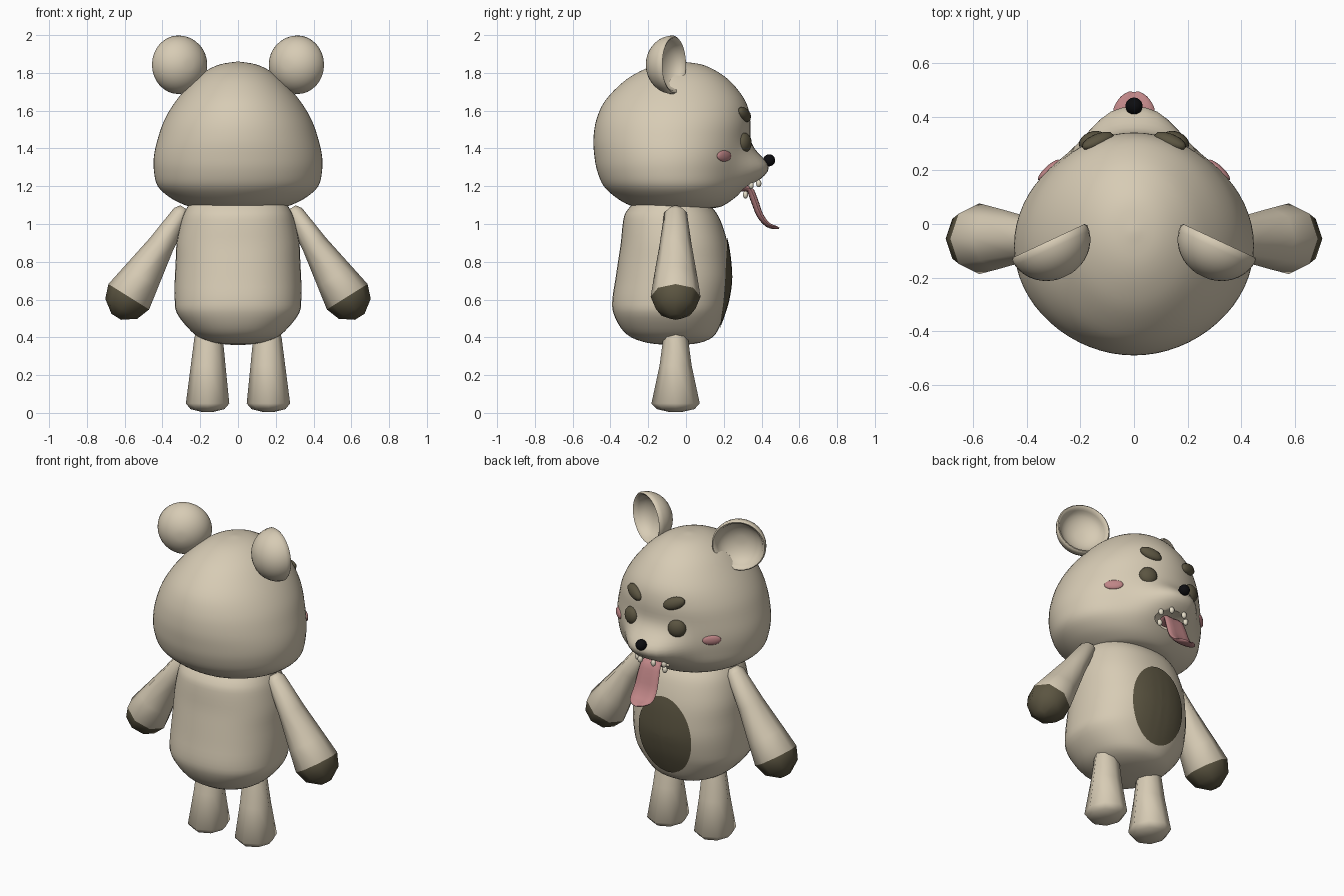
import bpy, bmesh, math
from mathutils import Vector, Matrix
from mathutils.bvhtree import BVHTree

if "Cube" in bpy.data.objects:
    bpy.data.objects.remove(bpy.data.objects["Cube"])

def mat(name, col):
    m = bpy.data.materials.new(name)
    m.diffuse_color = (*col, 1)
    m.use_nodes = True
    m.node_tree.nodes["Principled BSDF"].inputs["Base Color"].default_value = m.diffuse_color
    return m

FUR = mat("cream fur", (0.68, 0.60, 0.46))
DARK = mat("dark olive", (0.105, 0.09, 0.053))
PINK = mat("pink", (0.52, 0.235, 0.24))
BLACK = mat("black", (0.004, 0.004, 0.005))
TOOTH = mat("tooth ivory", (0.78, 0.72, 0.58))

def finish(name, bm, *mats, angle=60, recalc=True):
    if recalc:
        bmesh.ops.recalc_face_normals(bm, faces=bm.faces)
    me = bpy.data.meshes.new(name)
    bm.to_mesh(me)
    bm.free()
    for m in mats:
        me.materials.append(m)
    ob = bpy.data.objects.new(name, me)
    bpy.context.collection.objects.link(ob)
    bpy.ops.object.select_all(action='DESELECT')
    ob.select_set(True)
    bpy.context.view_layer.objects.active = ob
    bpy.ops.object.shade_smooth_by_angle(angle=math.radians(angle))
    return ob

def smooth_rows(rows, steps):
    """Catmull-Rom resampling of a short list of tuples."""
    out = []
    for i in range(len(rows) - 1):
        p = [rows[max(i - 1, 0)], rows[i], rows[i + 1], rows[min(i + 2, len(rows) - 1)]]
        for s in range(steps):
            t = s / steps
            out.append(tuple(0.5 * (2*b + (c - a)*t + (2*a - 5*b + 4*c - d)*t*t + (3*b - a - 3*c + d)*t**3)
                             for a, b, c, d in zip(*p)))
    return out + [rows[-1]]

def skin(rings):
    """Closed surface through equal-length rings of points."""
    bm = bmesh.new()
    rv = [[bm.verts.new(p) for p in r] for r in rings]
    n = len(rings[0])
    for a, b in zip(rv, rv[1:]):
        for i in range(n):
            j = (i + 1) % n
            bm.faces.new((a[i], a[j], b[j], b[i]))
    bm.faces.new(rv[0])
    bm.faces.new(rv[-1])
    return bm

def loft(rows, n, power, bump=None):
    """Rows are (z, half width, back y, front y)."""
    rings = []
    for z, w, y0, y1 in rows:
        ring = []
        for i in range(n):
            a = 2 * math.pi * i / n
            c, s = math.cos(a), math.sin(a)
            x = w * math.copysign(abs(c) ** (2 / power), c)
            y = (y0 + y1) / 2 + (y1 - y0) / 2 * math.copysign(abs(s) ** (2 / power), s)
            if bump and y > 0:
                y += bump(x, z) * min(1, y / 0.15)
            ring.append((x, y, z))
        rings.append(ring)
    return skin(rings)

def ellipsoid(name, loc, size, m, rot=(0, 0, 0), seg=20):
    bm = bmesh.new()
    bmesh.ops.create_uvsphere(bm, u_segments=seg, v_segments=seg // 2 + 2, radius=1)
    ob = finish(name, bm, m)
    ob.location, ob.scale, ob.rotation_euler = loc, size, rot
    return ob

# Head with blended muzzle
head_rows = [(1.08, .10, -.12, .06), (1.085, .22, -.23, .15), (1.10, .28, -.30, .20), (1.14, .36, -.37, .25),
             (1.20, .425, -.435, .29), (1.28, .445, -.47, .31), (1.36, .445, -.485, .325),
             (1.45, .425, -.49, .335), (1.55, .39, -.475, .34), (1.65, .33, -.43, .315),
             (1.75, .245, -.335, .24), (1.81, .17, -.24, .16), (1.845, .095, -.145, .08), (1.859, .01, -.04, -.02)]
def muzzle(x, z):
    return 0.125 * math.exp(-abs(x / 0.19) ** 3 - ((z - 1.29) / 0.095) ** 2)
head_bm = loft(smooth_rows(head_rows, 4), 64, 2.0, muzzle)
head_tree = BVHTree.FromBMesh(head_bm)
head = finish("head", head_bm, FUR)

# Open mouth carved under the muzzle
cutter = ellipsoid("mouth_cutter", (0, .36, 1.185), (.115, .12, .042), FUR, seg=32)
cutter.hide_render = True
mod = head.modifiers.new("mouth", 'BOOLEAN')
mod.operation, mod.object, mod.solver = 'DIFFERENCE', cutter, 'EXACT'
bpy.context.view_layer.objects.active = head
bpy.ops.object.modifier_apply(modifier="mouth")
bpy.data.objects.remove(cutter)
bpy.ops.object.select_all(action='DESELECT')
head.select_set(True)
bpy.ops.object.shade_smooth_by_angle(angle=math.radians(50))

# Body
body_rows = [(.36, .03, -.10, -.02), (.37, .12, -.20, .07), (.40, .205, -.29, .14), (.45, .265, -.345, .175),
             (.53, .325, -.385, .205), (.60, .335, -.39, .225), (.70, .335, -.375, .24), (.80, .33, -.36, .235),
             (.90, .325, -.345, .22), (1.0, .305, -.335, .19), (1.06, .285, -.32, .16), (1.12, .25, -.27, .11)]
body_bm = loft(smooth_rows(body_rows, 3), 40, 2.25)
body_tree = BVHTree.FromBMesh(body_bm)
finish("body", body_bm, FUR)

def surface_y(tree, x, z):
    return tree.ray_cast(Vector((x, 2, z)), Vector((0, -1, 0)))[0].y

# Oval belly patch laid on the body
bm = bmesh.new()
bmesh.ops.create_grid(bm, x_segments=1, y_segments=1, size=1)
bm.clear()
centre = bm.verts.new((0, surface_y(body_tree, 0, .69) + .005, .69))
prev = None
for k in range(1, 9):
    ring = []
    for i in range(40):
        a = 2 * math.pi * i / 40
        x, z = .18 * k / 8 * math.cos(a), .69 + .24 * k / 8 * math.sin(a)
        ring.append(bm.verts.new((x, surface_y(body_tree, x, z) + .005, z)))
    for i in range(40):
        j = (i + 1) % 40
        bm.faces.new((prev[j], prev[i], ring[i], ring[j]) if prev else (centre, ring[i], ring[j]))
    prev = ring
bm.normal_update()
if sum(f.normal.y for f in bm.faces) < 0:
    bmesh.ops.reverse_faces(bm, faces=bm.faces)
finish("belly_patch", bm, DARK, recalc=False)

def limb(axis_start, axis, side, rows, n=8):
    """Tube along axis; rows are (distance, radius across, radius in y)."""
    return skin([[axis_start + axis * t + side * (ra * math.cos(2 * math.pi * i / n))
                  + Vector((0, ry * math.sin(2 * math.pi * i / n), 0)) for i in range(n)]
                 for t, ra, ry in rows])

for s, tag in ((1, "right"), (-1, "left")):
    # Arm with dark paw end
    bm = limb(Vector((s * .3, -.055, 1.06)), Vector((s * .53, 0, -.848)), Vector((s * .848, 0, .53)),
              [(-.03, .025, .03), (0, .046, .06), (.2, .07, .085), (.4, .105, .115),
               (.525, .127, .132), (.60, .10, .105), (.65, .03, .035)])
    for f in bm.faces:
        c = f.calc_center_median()
        f.material_index = int((abs(c.x) - .3) * .53 - (c.z - 1.06) * .848 > .53)
    finish(tag + "_arm", bm, FUR, DARK)

    # Leg
    bm = limb(Vector((s * .155, -.055, .45)), Vector((s * .015, 0, -1)).normalized(), Vector((1, 0, 0)),
              [(0, .06, .05), (.05, .075, .065), (.2, .092, .085), (.4, .115, .128), (.43, .09, .10), (.445, .03, .035)])
    finish(tag + "_leg", bm, FUR)

    # Cupped ear: revolved bowl opening forward and outward
    prof = [(.155 * math.sin(a), -.14 * math.cos(a)) for a in [math.pi / 2 * k / 10 for k in range(1, 11)]]
    prof += [(.148, .008), (.138, .003)]
    prof += [(.132 * math.sin(a), -.085 * math.cos(a)) for a in [math.pi / 2 * k / 8 for k in range(7, 0, -1)]]
    bm = skin([[(r * math.cos(2 * math.pi * i / 32), r * math.sin(2 * math.pi * i / 32), h)
                for i in range(32)] for r, h in prof])
    n = Vector((s * .42, .9, 0)).normalized()
    m = n.to_track_quat('Z', 'Y').to_matrix().to_4x4()
    bmesh.ops.transform(bm, matrix=Matrix.Translation((s * .315, -.07, 1.843)) @ m, verts=bm.verts)
    finish(tag + "_ear", bm, FUR)

    # Eye, brow and cheek
    yaw = -s * .4
    ellipsoid(tag + "_eye", (s * .155, surface_y(head_tree, s * .155, 1.43) - .005, 1.43), (.053, .036, .053), DARK, (0, 0, yaw))
    ellipsoid(tag + "_brow", (s * .135, surface_y(head_tree, s * .135, 1.58), 1.58), (.067, .028, .036), DARK,
              (.2, -s * .35, yaw), 12)
    ellipsoid(tag + "_cheek", (s * .318, surface_y(head_tree, s * .318, 1.36) - .002, 1.36), (.054, .015, .029), PINK, (0, 0, -s * .75))

    # Teeth along the upper and lower lip
    for x, y, z in ((.045, .385, 1.215), (.09, .345, 1.205), (.075, .315, 1.155)):
        ellipsoid(tag + "_tooth", (s * x, y, z), (.016, .014, .02), TOOTH, seg=10)

# Nose
ellipsoid("nose", (0, .44, 1.337), (.032, .032, .032), BLACK)

# Hanging tongue: (y, z, half width, half thickness)
path = smooth_rows([(.27, 1.185, .055, .015), (.335, 1.19, .065, .022), (.365, 1.13, .072, .024),
                    (.395, 1.05, .077, .022), (.435, 1.0, .075, .018), (.475, .985, .05, .013), (.494, .98, .02, .006)], 3)
rings = []
for k, (y, z, w, t) in enumerate(path):
    a, b = path[max(k - 1, 0)], path[min(k + 1, len(path) - 1)]
    d = Vector((0, b[0] - a[0], b[1] - a[1])).normalized()
    nrm = Vector((0, -d.z, d.y))
    rings.append([Vector((w * math.cos(q), y, z)) + nrm * (t * math.sin(q) - .012 * (1 - abs(math.cos(q))) * (math.sin(q) > 0))
                  for q in [2 * math.pi * i / 16 for i in range(16)]])
finish("tongue", skin(rings), PINK)
